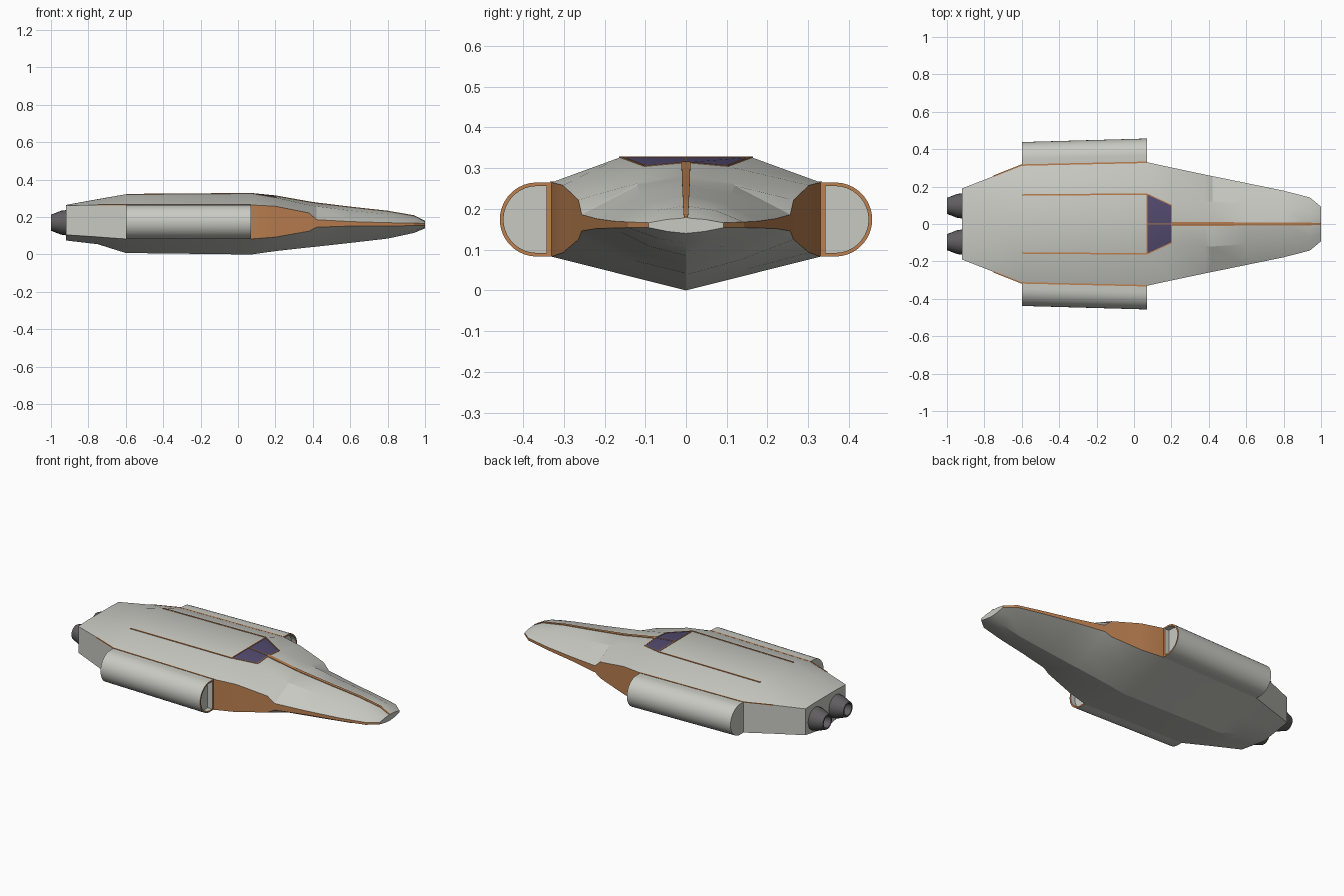
import bpy, bmesh, math

if "Cube" in bpy.data.objects:
    bpy.data.objects.remove(bpy.data.objects["Cube"])

def mat(name, rgb):
    m = bpy.data.materials.new(name)
    m.diffuse_color = (*rgb, 1)
    m.use_nodes = True
    m.node_tree.nodes["Principled BSDF"].inputs["Base Color"].default_value = m.diffuse_color
    return m

GREY = mat("hull_grey", (0.58, 0.59, 0.54))
ORANGE = mat("copper_orange", (0.50, 0.215, 0.08))
NAVY = mat("window_navy", (0.085, 0.07, 0.16))
DARK = mat("thruster_dark", (0.115, 0.11, 0.115))

def finish(name, bm, mats, angle, recalc=True):
    if recalc:
        bmesh.ops.recalc_face_normals(bm, faces=bm.faces[:])
    me = bpy.data.meshes.new(name)
    bm.to_mesh(me)
    bm.free()
    for m in mats:
        me.materials.append(m)
    ob = bpy.data.objects.new(name, me)
    bpy.context.collection.objects.link(ob)
    bpy.ops.object.select_all(action='DESELECT')
    ob.select_set(True)
    bpy.context.view_layer.objects.active = ob
    bpy.ops.object.shade_smooth_by_angle(angle=math.radians(angle))
    return ob

# Hull stations: x, half width, side bottom, side top, roof half width, roof edge z, roof z, keel z, belly bulge
S = [
    (-0.92, .190, .105, .262, .100, .265, .265, .075, .50),
    (-0.75, .256, .094, .265, .130, .295, .296, .055, .50),
    (-0.60, .315, .083, .265, .155, .322, .322, .008, .50),
    (0.07, .330, .083, .265, .160, .327, .327, .000, .50),
    (0.20, .302, .093, .258, .100, .305, .314, .018, .46),
    (0.38, .264, .125, .222, .118, .264, .282, .038, .42),
    (0.42, .256, .146, .186, .120, .257, .276, .042, .40),
    (0.60, .219, .152, .176, .108, .235, .254, .062, .36),
    (0.80, .178, .153, .170, .090, .215, .232, .085, .34),
    (0.94, .142, .154, .168, .072, .196, .208, .115, .34),
    (1.00, .092, .154, .166, .048, .174, .178, .140, .34),
]

def half_section(s):
    x, w, z1, z2, wt, ze, zt, zb, f = s
    return [(x, 0, zb), (x, w * .5, zb + f * (z1 - zb)), (x, w, z1),
            (x, w, z2), (x, wt, ze), (x, 0, zt)]

# Hull lofted through the stations, coloured by band
bm = bmesh.new()
rings = []
for s in S:
    h = half_section(s)
    full = h + [(x, -y, z) for x, y, z in h[-2:0:-1]]
    rings.append([bm.verts.new(p) for p in full])
n = len(rings[0])
for k in range(len(S) - 1):
    for i in range(n):
        j = (i + 1) % n
        f = bm.faces.new((rings[k][i], rings[k][j], rings[k + 1][j], rings[k + 1][i]))
        if i in (2, 7) and S[k][0] > 0:
            f.material_index = 1          # copper nose sides
        if i in (4, 5) and S[k][0] == 0.07:
            f.material_index = 2          # cockpit windows
bm.faces.new(rings[0])
bm.faces.new(rings[-1])
finish("hull", bm, [GREY, ORANGE, NAVY], 18)

# Thin copper trim plates laid along hull lines
def trim(name, pts, widths, lift=.002, across=(0, 1, 0)):
    bm = bmesh.new()
    rows = []
    for (x, y, z), w in zip(pts, widths):
        rows.append([bm.verts.new((x + across[0] * w * a, y + across[1] * w * a,
                                   z + across[2] * w * a + b))
                     for a, b in ((-1, -lift), (1, -lift), (1, lift), (-1, lift))])
    for a, b in zip(rows, rows[1:]):
        for i in range(4):
            j = (i + 1) % 4
            bm.faces.new((a[i], a[j], b[j], b[i]))
    bm.faces.new(rows[0])
    bm.faces.new(rows[-1])
    finish(name, bm, [ORANGE], 30)

roof = [half_section(s)[5] for s in S]
edge = [half_section(s)[4] for s in S]
side = [half_section(s)[3] for s in S]
trim("nose_centre_stripe", roof[4:], [.011, .010, .010, .009, .008, .007, .005])
trim("window_divider", roof[3:5], [.003, .003])
for sg, tag in ((1, "left"), (-1, "right")):
    def flip(pts):
        return [(x, y * sg, z) for x, y, z in pts]
    trim("roof_trim_" + tag, flip(edge[2:4]), [.004] * 2)
    trim("window_side_trim_" + tag, flip(edge[3:5]), [.003] * 2)
    trim("side_trim_" + tag, flip(side[1:4]), [.004] * 3)
    trim("window_back_trim_" + tag, flip([roof[3], edge[3]]), [.003] * 2, across=(1, 0, 0))
    trim("window_front_trim_" + tag, flip([roof[4], edge[4]]), [.003] * 2, across=(1, 0, 0))

# Side nacelles: D-shaped pods with a recessed intake and copper rim
def d_profile(x, y0, yc, r, sg, steps=18):
    pts = [(x, y0 * sg, .174 - r)]
    for i in range(steps + 1):
        a = -math.pi / 2 + math.pi * i / steps
        pts.append((x, (yc + r * math.cos(a)) * sg, .174 + r * math.sin(a)))
    return pts + [(x, y0 * sg, .174 + r)]

for sg, tag in ((1, "left"), (-1, "right")):
    bm = bmesh.new()
    loops = [[bm.verts.new(p) for p in pr] for pr in (
        d_profile(-.60, .310, .347, .091, sg),
        d_profile(.07, .328, .366, .091, sg),
        d_profile(.07, .342, .366, .082, sg),
        d_profile(.04, .342, .366, .082, sg))]
    for k in range(3):
        a, b = loops[k], loops[k + 1]
        for i in range(len(a)):
            j = (i + 1) % len(a)
            f = bm.faces.new((a[i], a[j], b[j], b[i]))
            f.material_index = 1 if k == 1 else 0
    bm.faces.new(loops[0])
    bm.faces.new(loops[-1])
    finish("nacelle_" + tag, bm, [GREY, ORANGE], 30)

# Rear thrusters: tapered hollow nozzles
for sg, tag in ((1, "left"), (-1, "right")):
    bm = bmesh.new()
    loops = []
    for x, r in ((-.915, .068), (-.945, .064), (-1.0, .043), (-1.0, .035), (-.96, .030)):
        loops.append([bm.verts.new((x, sg * .097 + r * math.cos(t * math.pi / 10),
                                    .170 + r * math.sin(t * math.pi / 10)))
                      for t in range(20)])
    for a, b in zip(loops, loops[1:]):
        for i in range(20):
            j = (i + 1) % 20
            bm.faces.new((a[i], a[j], b[j], b[i]))
    bm.faces.new(loops[0])
    bm.faces.new(loops[-1])
    finish("thruster_" + tag, bm, [DARK], 30)
